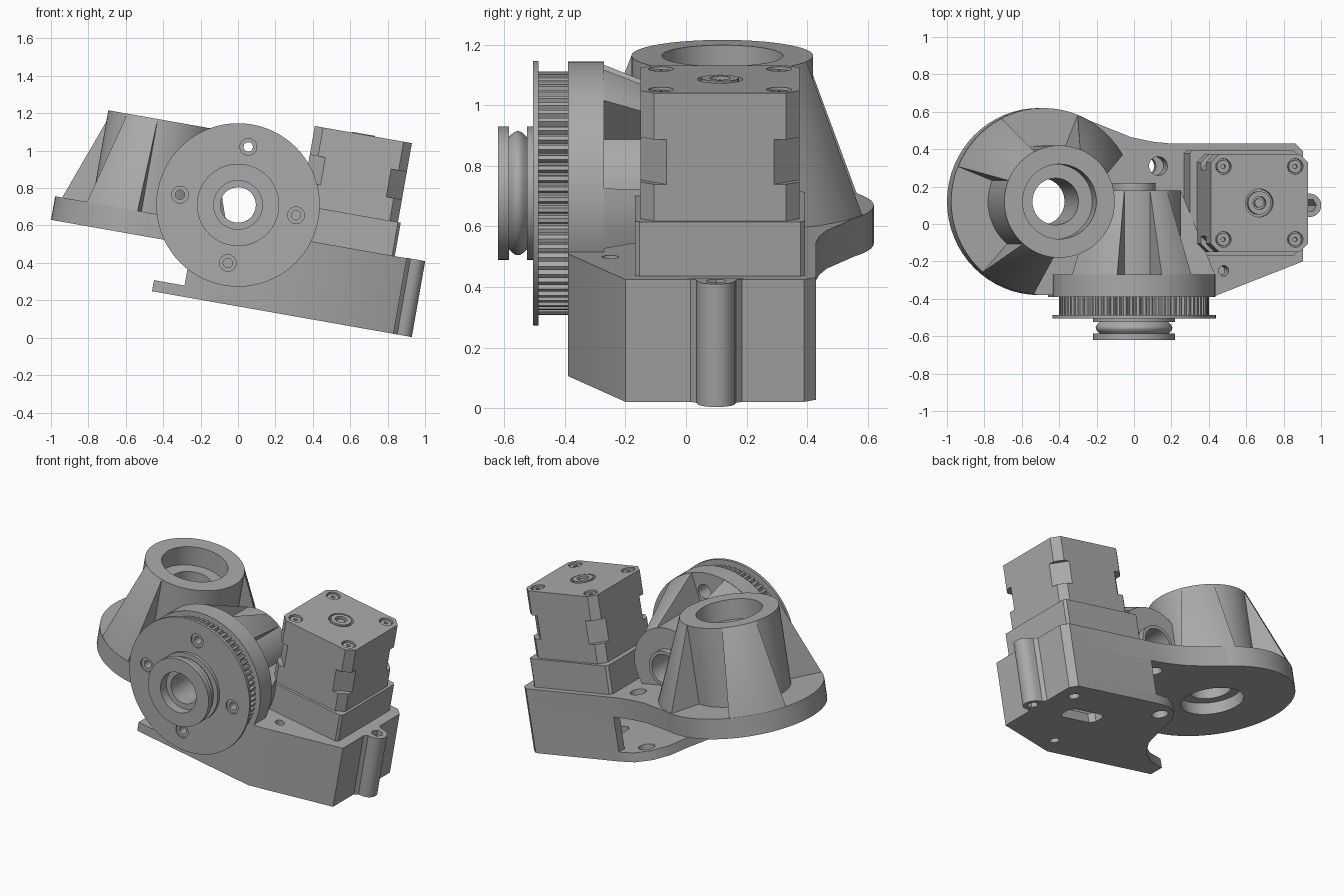
import bpy, bmesh
from math import sin, cos, pi, radians
from mathutils import Matrix

cube = bpy.data.objects.get("Cube")
if cube:
    bpy.data.objects.remove(cube)

grey = bpy.data.materials.new("machined grey")
grey.use_nodes = True
GREY = (0.4, 0.4, 0.4, 1)
grey.diffuse_color = GREY
grey.node_tree.nodes["Principled BSDF"].inputs["Base Color"].default_value = GREY

TILT = Matrix.Rotation(radians(10), 4, 'Y')   # whole assembly leans to the right


def place(a, b, h, axis):
    return (a, b, h) if axis == 'z' else (a, h, b)


def finish(bm, name):
    bmesh.ops.recalc_face_normals(bm, faces=bm.faces)
    bm.transform(TILT)
    mesh = bpy.data.meshes.new(name)
    bm.to_mesh(mesh)
    bm.free()
    mesh.materials.append(grey)
    obj = bpy.data.objects.new(name, mesh)
    bpy.context.collection.objects.link(obj)
    bpy.ops.object.select_all(action='DESELECT')
    bpy.context.view_layer.objects.active = obj
    obj.select_set(True)
    bpy.ops.object.shade_smooth_by_angle()
    return obj


def circle(a, b, r, n=24, start=0, end=360):
    steps = n if end - start == 360 else n - 1
    angles = [radians(start + (end - start) * i / steps) for i in range(n)]
    return [(a + r * cos(t), b + r * sin(t)) for t in angles]


def prism(name, outline, h0, h1, axis='z', holes=()):
    """Extrude an outline, with optional through holes."""
    bm = bmesh.new()
    edges = []
    for loop in [outline, *holes]:
        vs = [bm.verts.new(place(a, b, h0, axis)) for a, b in loop]
        edges += [bm.edges.new((vs[i - 1], vs[i])) for i in range(len(vs))]
    bmesh.ops.triangle_fill(bm, use_beauty=True, edges=edges)
    bmesh.ops.recalc_face_normals(bm, faces=bm.faces)
    ext = bmesh.ops.extrude_face_region(bm, geom=bm.faces[:], use_keep_orig=True)
    top = [g for g in ext['geom'] if isinstance(g, bmesh.types.BMVert)]
    bmesh.ops.translate(bm, verts=top, vec=place(0, 0, h1 - h0, axis))
    return finish(bm, name)


def lathe(name, profile, centre, axis='z', start=0, end=360, n=64):
    """Revolve a closed (radius, height) profile, fully or as a capped sector."""
    bm = bmesh.new()
    full = end - start == 360
    count = n if full else max(4, int(n * (end - start) / 360) + 1)
    rings = []
    for i in range(count):
        t = radians(start + (end - start) * i / (count if full else count - 1))
        rings.append([bm.verts.new(place(centre[0] + r * cos(t),
                                         centre[1] + r * sin(t), h, axis))
                      for r, h in profile])
    for i in range(count if full else count - 1):
        p, q = rings[i], rings[(i + 1) % count]
        for j in range(len(profile)):
            bm.faces.new((p[j - 1], p[j], q[j], q[j - 1]))
    if not full:
        bm.faces.new(rings[0])
        bm.faces.new(rings[-1])
    return finish(bm, name)


def ring(name, centre, r0, r1, h0, h1, axis='z', n=48):
    return lathe(name, [(r0, h0), (r1, h0), (r1, h1), (r0, h1)], centre, axis, n=n)


def chamfered(a0, a1, b0, b1, c):
    return [(a0 + c, b0), (a1 - c, b0), (a1, b0 + c), (a1, b1 - c),
            (a1 - c, b1), (a0 + c, b1), (a0, b1 - c), (a0, b0 + c)]


BOTTOM, FLOOR, DECK, TOP = 0.165, 0.225, 0.447, 0.575

# Body: bottom plate, C-shaped wall and top deck
right_side = [(0.325, -0.39), (0.815, -0.2), (0.815, 0.39), (0.775, 0.43)]
slot = chamfered(0.33, 0.6, 0.04, 0.16, 0.03)
prism("bottom_plate",
      [(-0.496, -0.39)] + right_side +
      [(0.15, 0.43), (0.05, 0.42), (-0.04, 0.36), (-0.1, 0.26), (-0.13, 0.12),
       (-0.18, -0.04), (-0.27, -0.17), (-0.38, -0.25), (-0.496, -0.29)],
      BOTTOM, FLOOR,
      holes=[slot, circle(0.03, 0.31, 0.05), circle(0.7, 0.3, 0.035),
             circle(0.385, -0.25, 0.03)])
prism("body_wall",
      [(-0.33, -0.39)] + right_side +
      [(0.15, 0.43), (0.15, 0.37), (0.745, 0.37), (0.745, -0.15),
       (0.31, -0.32), (-0.33, -0.32)], FLOOR, DECK)
prism("top_deck",
      [(-0.594, -0.378)] + [(-0.33, -0.39)] + right_side +
      [(0.1, 0.43), (0, 0.44), (-0.12, 0.465), (-0.22, 0.505), (-0.36, 0.56),
       (-0.32, 0.3), (-0.3, 0.12), (-0.32, -0.1), (-0.5, -0.25)],
      DECK, TOP,
      holes=[circle(0.03, 0.31, 0.05), circle(0.385, -0.25, 0.028)])

# Screw boss on the right end
prism("side_boss",
      [(0.81, 0.01), (0.835, 0.035)] + circle(0.853, 0.1, 0.062, 12, -80, 80) +
      [(0.835, 0.165), (0.81, 0.19)], BOTTOM, TOP + 0.002,
      holes=[circle(0.854, 0.1, 0.035, 6)])

# Upright bearing housing with flange and conical ribs
hub = (-0.594, 0.12)
lathe("upright_housing",
      [(0.19, DECK), (0.5, DECK), (0.5, TOP), (0.3, TOP), (0.3, 1.077), (0.2, 1.077),
       (0.2, 0.95), (0.125, 0.95), (0.125, 0.52), (0.19, 0.52)], hub)
for a0, a1 in ((30, 68), (117, 158), (229, 264)):
    lathe("upright_rib", [(0.27, TOP - 0.01), (0.498, TOP - 0.01), (0.498, TOP),
                          (0.3, 1.076), (0.27, 1.076)], hub, 'z', a0, a1)

# Cross bearing housing with mounting disc, along y
axle = (-0.123, 0.699)
bolts = [(axle[0] + 0.315 * cos(i * pi / 2), axle[1] + 0.315 * sin(i * pi / 2))
         for i in range(4)]
bolt_holes = [circle(*p, 0.045, 20) for p in bolts]
prism("mounting_disc", circle(*axle, 0.435, 72), -0.39, -0.27, 'y',
      bolt_holes + [circle(*axle, 0.115, 32)])
ring("cross_housing", axle, 0.115, 0.25, -0.28, 0.18, 'y')
ring("shaft_sleeve", axle, 0.095, 0.116, -0.5, 0.22, 'y')
for a0, a1 in ((-15, 12), (55, 80), (112, 150)):
    lathe("cross_rib", [(0.23, -0.28), (0.433, -0.28), (0.433, -0.27),
                        (0.25, 0.178), (0.23, 0.178)], axle, 'y', a0, a1)

# Toothed pulley: teeth, front flange and grooved hub
teeth = []
for i in range(72):
    for k, r in ((0, 0.385), (0.2, 0.402), (0.6, 0.402), (0.8, 0.385)):
        t = 2 * pi * (i + k) / 72
        teeth.append((axle[0] + r * cos(t), axle[1] + r * sin(t)))
bore = [circle(*axle, 0.1, 32)]
prism("pulley_teeth", teeth, -0.49, -0.389, 'y', bolt_holes + bore)
prism("pulley_flange", circle(*axle, 0.437, 72), -0.505, -0.487, 'y', bolt_holes + bore)
for p in bolts:
    ring("pulley_screw", p, 0.025, 0.045, -0.495, -0.4, 'y', 20)
bulge = [(0.185 + 0.02 * sin(pi * i / 8), -0.585 + 0.06 * i / 8) for i in range(9)]
lathe("pulley_hub",
      [(0.13, -0.62), (0.22, -0.62), (0.22, -0.585)] + bulge +
      [(0.22, -0.525), (0.22, -0.5), (0.095, -0.5), (0.095, -0.56), (0.13, -0.56)],
      axle, 'y')

# Motor: base, stepped body, cap with screws and centre boss
prism("motor_base", chamfered(0.17, 0.75, -0.168, 0.393, 0.015), TOP, 0.757)
mid = (0.4715, 0.1125)
for h0, h1, c in ((0.757, 0.88, 0.045), (0.88, 1.03, 0.085), (1.03, 1.155, 0.045)):
    prism("motor_body", chamfered(0.208, 0.735, -0.15, 0.375, c), h0, h1)
corners = [(mid[0] + i * 0.195, mid[1] + j * 0.195) for i in (-1, 1) for j in (-1, 1)]
prism("motor_cap", chamfered(0.208, 0.735, -0.15, 0.375, 0.045), 1.155, 1.186,
      holes=[circle(*p, 0.042, 20) for p in corners] + [circle(*mid, 0.075)])
for p in corners:
    ring("motor_screw", p, 0.012, 0.034, 1.15, 1.178, n=20)
ring("motor_boss", mid, 0.035, 0.062, 1.15, 1.19, n=32)
prism("motor_shaft", circle(*mid, 0.024, 16), 1.15, 1.18)
